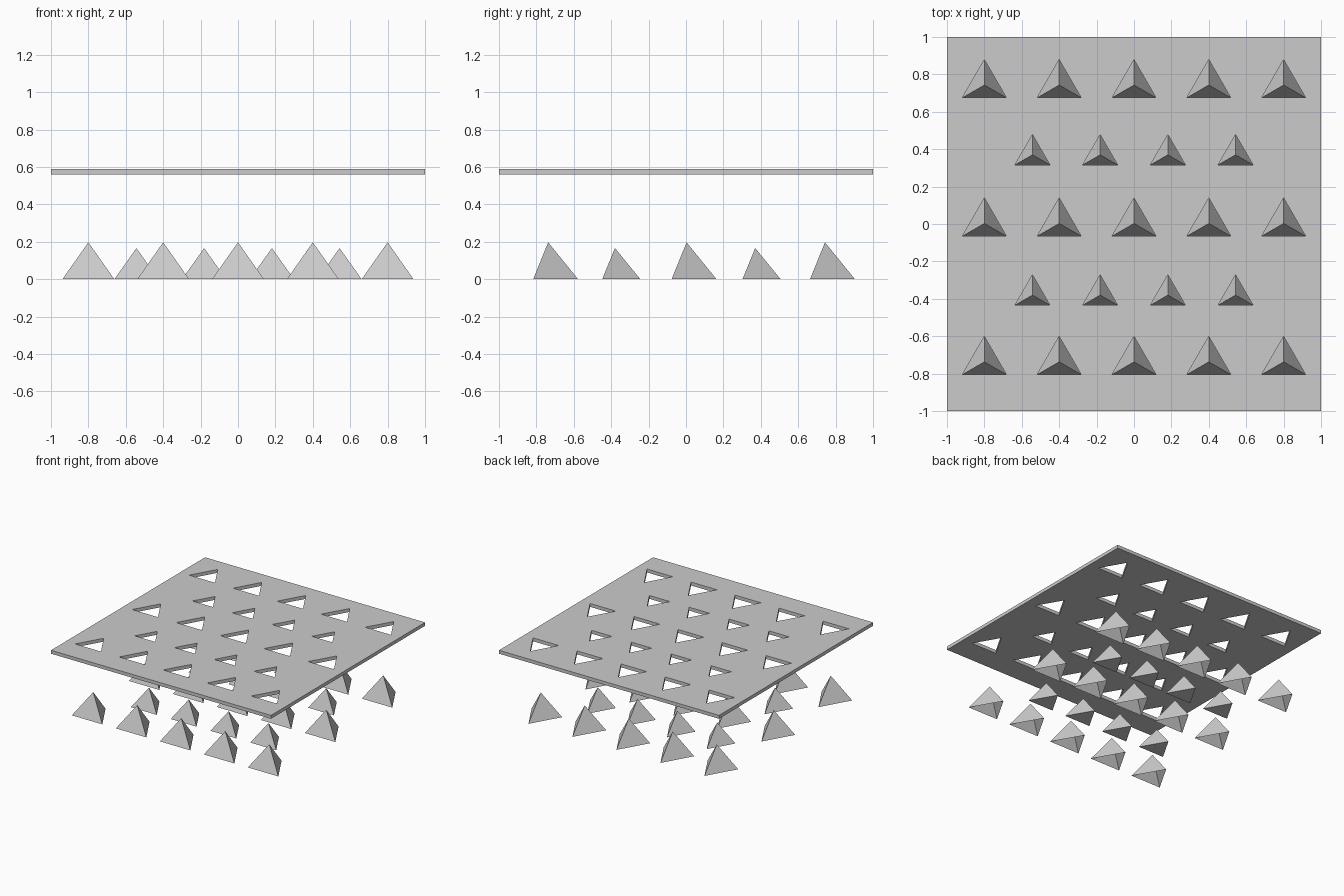
import bpy, bmesh
from math import sin, cos, radians

if "Cube" in bpy.data.objects:
    bpy.data.objects.remove(bpy.data.objects["Cube"])

# Rows of spikes: y centre, x pitch, count, is_large
ROWS = [(-0.737, 0.4, 5, True), (-0.38, 0.362, 4, False), (0.003, 0.4, 5, True),
        (0.37, 0.362, 4, False), (0.743, 0.4, 5, True)]
PLATE_BOTTOM, PLATE_TOP = 0.56, 0.588


def triangle(bm, x, y, z, r):
    """Three corners with one pointing to +y, counter-clockwise."""
    return [bm.verts.new((x + r * cos(radians(a)), y + r * sin(radians(a)), z))
            for a in (90, 210, 330)]


def add_spike(bm, x, y, r, h, closed):
    base = triangle(bm, x, y, 0, r)
    tip = bm.verts.new((x, y, h))
    for i in range(3):
        bm.faces.new((base[i], base[(i + 1) % 3], tip))
    if closed:
        bm.faces.new(base[::-1])


def add_prism(bm, x, y, r):
    low = triangle(bm, x, y, PLATE_BOTTOM - 0.1, r)
    high = triangle(bm, x, y, PLATE_TOP + 0.1, r)
    for i in range(3):
        j = (i + 1) % 3
        bm.faces.new((low[i], low[j], high[j], high[i]))
    bm.faces.new(low[::-1])
    bm.faces.new(high)


def make_object(name, bm):
    mesh = bpy.data.meshes.new(name)
    bm.to_mesh(mesh)
    bm.free()
    ob = bpy.data.objects.new(name, mesh)
    bpy.context.collection.objects.link(ob)
    return ob


# Spikes (large ones are open underneath) and matching hole cutters
large, small, holes = bmesh.new(), bmesh.new(), bmesh.new()
for y, pitch, count, is_large in ROWS:
    for i in range(count):
        x = (i - (count - 1) / 2) * pitch
        if is_large:
            add_spike(large, x, y, 0.16, 0.197, False)
            add_prism(holes, x, y, 0.136)
        else:
            add_spike(small, x, y, 0.136, 0.166, True)
            add_prism(holes, x, y, 0.108)
make_object("large_spikes", large)
make_object("small_spikes", small)
cutter = make_object("hole_cutter", holes)
cutter.hide_render = True

# Perforated plate
bpy.ops.mesh.primitive_cube_add(size=1, location=(0, 0, (PLATE_BOTTOM + PLATE_TOP) / 2))
plate = bpy.context.object
plate.name = "perforated_plate"
plate.scale = (2, 2, PLATE_TOP - PLATE_BOTTOM)
bpy.ops.object.transform_apply(location=True, rotation=False, scale=True)
cut = plate.modifiers.new("holes", 'BOOLEAN')
cut.operation = 'DIFFERENCE'
cut.solver = 'EXACT'
cut.object = cutter
bpy.ops.object.modifier_apply(modifier=cut.name)
bpy.data.objects.remove(cutter)
